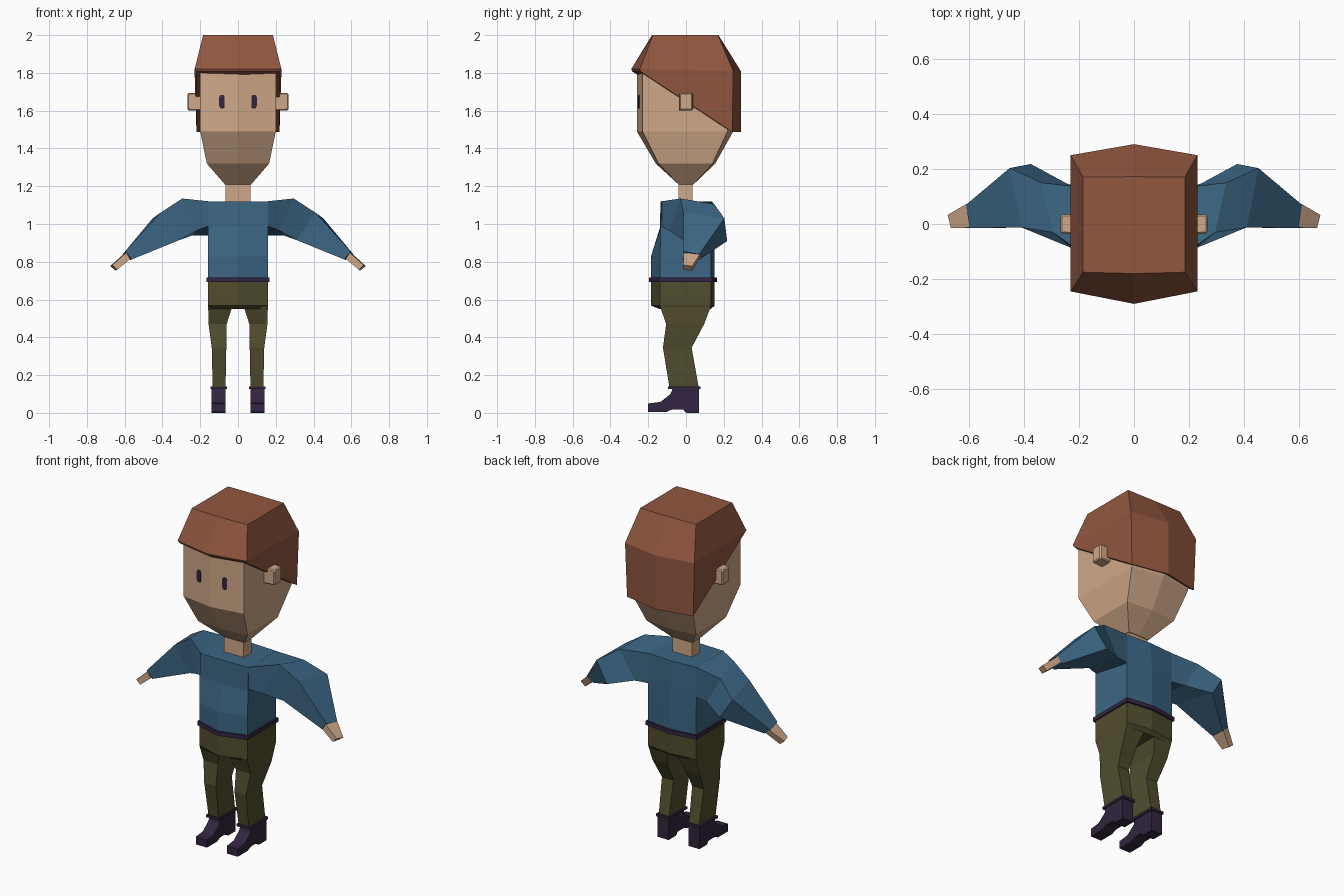
import bpy, bmesh, math
from mathutils import Matrix


def material(name, rgb):
    lin = [((c / 255 + 0.055) / 1.055) ** 2.4 for c in rgb]
    m = bpy.data.materials.new(name)
    m.diffuse_color = (*lin, 1)
    return m


SKIN = material("skin", (207, 168, 136))
HAIR = material("brown hair", (145, 87, 63))
BLUE = material("blue sweater", (60, 102, 132))
OLIVE = material("olive trousers", (80, 77, 45))
DARK = material("dark purple", (50, 37, 65))


def loft(name, rings, mat):
    """Join rings of equal point count with flat faces and cap both ends."""
    bm = bmesh.new()
    vs = [[bm.verts.new(p) for p in r] for r in rings]
    n = len(rings[0])
    for a, b in zip(vs, vs[1:]):
        for i in range(n):
            j = (i + 1) % n
            bm.faces.new((a[i], a[j], b[j], b[i]))
    for cap in (vs[0], vs[-1]):
        if n == 6:  # split on the centre line
            bm.faces.new(cap[0:4])
            bm.faces.new((cap[3], cap[4], cap[5], cap[0]))
        else:
            bm.faces.new(cap)
    bmesh.ops.recalc_face_normals(bm, faces=bm.faces)
    me = bpy.data.meshes.new(name)
    bm.to_mesh(me)
    bm.free()
    ob = bpy.data.objects.new(name, me)
    bpy.context.collection.objects.link(ob)
    me.materials.append(mat)
    return ob


def hexring(w, fm, fc, bc, bmid, z, zback=None):
    """Box section with a ridge at the centre of its front and back."""
    zb = z if zback is None else zback
    return [(0, fm, z), (w, fc, z), (w, bc, zb),
            (0, bmid, zb), (-w, bc, zb), (-w, fc, z)]


def rect(x0, x1, y0, y1, z):
    return [(x0, y0, z), (x1, y0, z), (x1, y1, z), (x0, y1, z)]


def flip(rings, s):
    return [[(s * x, y, z) for x, y, z in r] for r in rings]


# head and neck
loft("head", [
    hexring(0.07, -0.04, -0.04, 0.04, 0.04, 1.21),
    hexring(0.165, -0.16, -0.145, 0.14, 0.155, 1.32),
    hexring(0.20, -0.26, -0.23, 0.22, 0.25, 1.49),
    hexring(0.20, -0.26, -0.23, 0.22, 0.25, 1.81)], SKIN)
loft("neck", [rect(-0.066, 0.066, -0.04, 0.035, 1.10),
              rect(-0.066, 0.066, -0.04, 0.035, 1.23)], SKIN)

# hair cap, slanting down to the nape
loft("hair", [
    hexring(0.22, -0.285, -0.24, 0.245, 0.29, 1.807, 1.487),
    hexring(0.23, -0.29, -0.245, 0.25, 0.29, 1.82, 1.81),
    hexring(0.185, -0.18, -0.175, 0.17, 0.172, 2.0)], HAIR)

# sweater body
loft("sweater", [
    hexring(0.16, -0.185, -0.137, 0.132, 0.152, 0.70),
    hexring(0.16, -0.185, -0.137, 0.132, 0.152, 0.83),
    hexring(0.16, -0.138, -0.135, 0.13, 0.15, 0.98),
    hexring(0.16, -0.135, -0.13, 0.13, 0.14, 1.12)], BLUE)

# belt
loft("belt", [hexring(0.168, -0.196, -0.146, 0.142, 0.165, z)
              for z in (0.692, 0.716)], DARK)

# hips of the trousers
loft("hips", [
    hexring(0.155, -0.14, -0.13, 0.125, 0.13, 0.55),
    hexring(0.16, -0.185, -0.137, 0.132, 0.152, 0.568),
    hexring(0.16, -0.185, -0.137, 0.132, 0.152, 0.70)], OLIVE)

# arm sections: front top, back top, back bottom, front bottom
arm = [
    [(0.155, -0.13, 1.12), (0.155, 0.13, 1.12),
     (0.155, 0.13, 0.94), (0.155, -0.132, 0.99)],
    [(0.295, -0.03, 1.135), (0.335, 0.15, 1.105),
     (0.24, 0.145, 0.94), (0.22, -0.09, 0.965)],
    [(0.41, -0.012, 1.06), (0.452, 0.203, 1.03),
     (0.375, 0.218, 0.91), (0.31, -0.012, 0.915)],
    [(0.597, -0.015, 0.855), (0.61, 0.07, 0.84),
     (0.57, 0.07, 0.81), (0.563, -0.01, 0.812)]]
hand = [
    [(0.592, -0.013, 0.848), (0.605, 0.075, 0.842),
     (0.577, 0.07, 0.815), (0.57, -0.015, 0.815)],
    [(0.665, -0.015, 0.783), (0.677, 0.033, 0.777),
     (0.647, 0.033, 0.753), (0.64, -0.015, 0.758)]]

# leg, cuff and boot sections
leg = [rect(0.03, 0.158, -0.138, 0.132, 0.565),
       rect(0.06, 0.156, -0.105, 0.096, 0.47),
       rect(0.062, 0.139, -0.122, 0.03, 0.345),
       rect(0.066, 0.134, -0.087, 0.068, 0.13)]
cuff = [rect(0.058, 0.145, -0.095, 0.078, z) for z in (0.126, 0.141)]
sole = [(0.07, 0.0), (0.07, 0.13), (-0.07, 0.13), (-0.082, 0.10),
        (-0.135, 0.058), (-0.20, 0.05), (-0.20, 0.004), (-0.105, 0.004),
        (-0.075, 0.018), (-0.015, 0.018), (0.0, 0.0)]
boot = [[(x, y, z) for y, z in sole] for x in (0.066, 0.139)]
ear = [[(x, y0, z0), (x, y1, z0), (x, y1, z1), (x, y0, z1)]
       for x, y0, y1, z0, z1 in ((0.19, -0.038, 0.037, 1.60, 1.695),
                                 (0.267, -0.035, 0.034, 1.602, 1.693))]

for s, side in ((1, "left"), (-1, "right")):
    loft(side + "_arm", flip(arm, s), BLUE)
    loft(side + "_hand", flip(hand, s), SKIN)
    loft(side + "_leg", flip(leg, s), OLIVE)
    loft(side + "_cuff", flip(cuff, s), DARK)
    loft(side + "_boot", flip(boot, s), DARK)
    e = loft(side + "_ear", flip(ear, s), SKIN)
    bev = e.modifiers.new("chamfer", 'BEVEL')
    bev.width = 0.006
    bev.segments = 1
    # eye: thin eight-sided plate lying on the slanted face
    outline = [(-0.015, -0.022), (-0.008, -0.036), (0.008, -0.036),
               (0.015, -0.022), (0.015, 0.022), (0.008, 0.036),
               (-0.008, 0.036), (-0.015, 0.022)]
    eye = loft(side + "_eye", [[(x, y, z) for x, z in outline]
                               for y in (-0.004, 0.003)], DARK)
    eye.data.transform(Matrix.Translation((s * 0.085, -0.2473, 1.648))
                       @ Matrix.Rotation(s * math.atan(0.15), 4, 'Z'))
